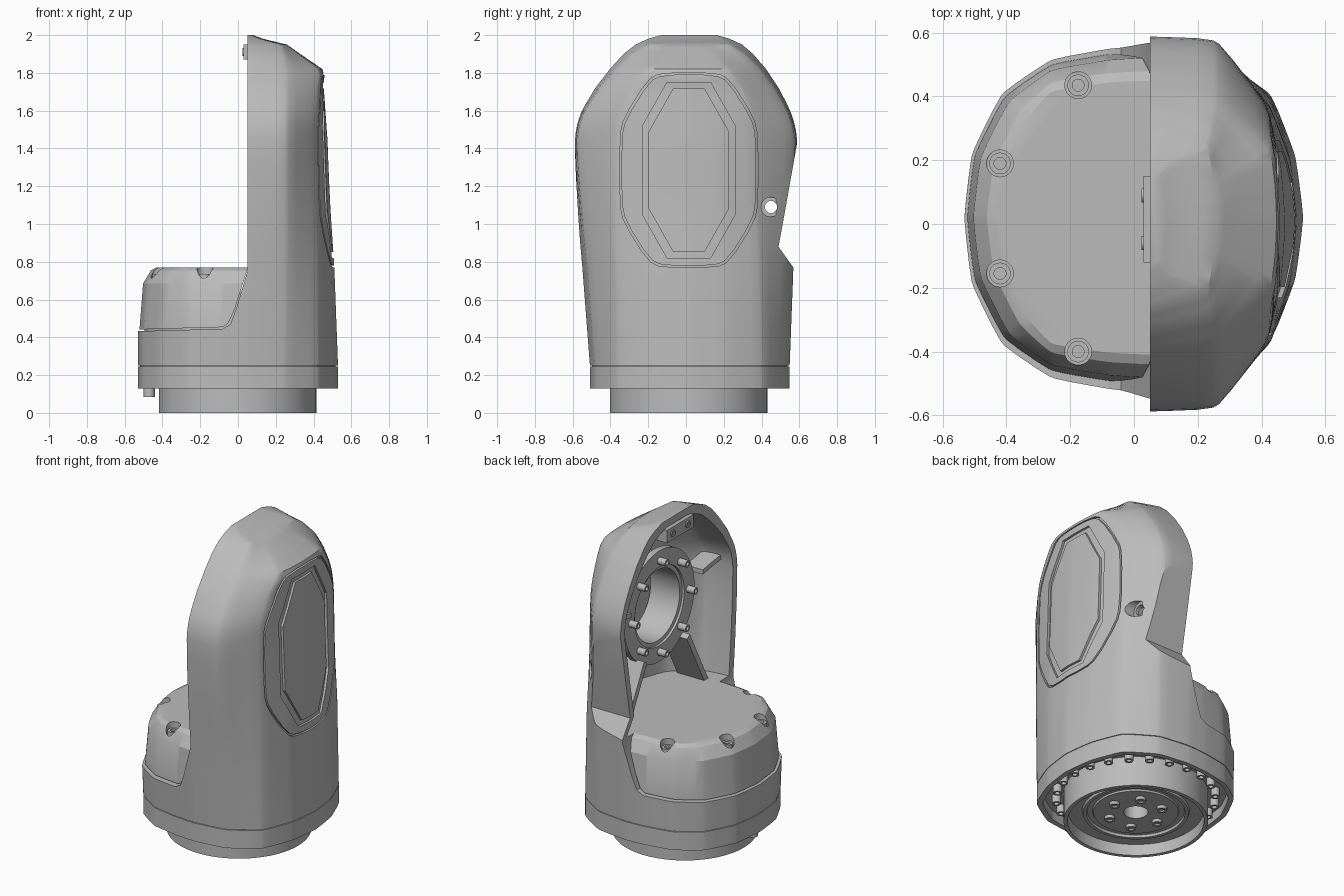
import bpy, bmesh
from math import pi, cos, sin
from mathutils import Matrix, Vector

old = bpy.data.objects.get("Cube")
if old:
    bpy.data.objects.remove(old)

grey = bpy.data.materials.new("cast grey")
grey.use_nodes = True
COLOUR = (0.5, 0.5, 0.5, 1)
grey.diffuse_color = COLOUR
grey.node_tree.nodes["Principled BSDF"].inputs["Base Color"].default_value = COLOUR


def finish(name, bm):
    bmesh.ops.recalc_face_normals(bm, faces=bm.faces)
    me = bpy.data.meshes.new(name)
    bm.to_mesh(me)
    bm.free()
    me.materials.append(grey)
    ob = bpy.data.objects.new(name, me)
    bpy.context.collection.objects.link(ob)
    return ob


def loft(name, rings, caps=True):
    bm = bmesh.new()
    vs = [[bm.verts.new(p) for p in ring] for ring in rings]
    n = len(vs[0])
    pairs = list(zip(vs, vs[1:])) if caps else list(zip(vs, vs[1:] + vs[:1]))
    for a, b in pairs:
        for i in range(n):
            j = (i + 1) % n
            bm.faces.new((a[i], a[j], b[j], b[i]))
    if caps:
        bm.faces.new(vs[0])
        bm.faces.new(vs[-1])
    return finish(name, bm)


def prism(name, pts, axis, lo, hi):
    def place(p, d):
        return (d, p[0], p[1]) if axis == "X" else (p[0], d, p[1])
    return loft(name, [[place(p, d) for p in pts] for d in (lo, hi)])


def revolve(name, profile, matrix, n=64):
    rings = [[matrix @ Vector((r * cos(2 * pi * i / n), r * sin(2 * pi * i / n), h))
              for i in range(n)] for r, h in profile]
    return loft(name, rings, caps=False)


def cylinder(name, r, h, matrix, n=32):
    return loft(name, [[matrix @ Vector((r * cos(2 * pi * i / n), r * sin(2 * pi * i / n), z))
                        for i in range(n)] for z in (0, h)])


def bolts(name, places, r, h):
    """Socket head screws, heads along each local z."""
    bm = bmesh.new()
    for m in places:
        geo = bmesh.ops.create_cone(bm, cap_ends=True, segments=18, radius1=r, radius2=r,
                                    depth=h, matrix=m @ Matrix.Translation((0, 0, h / 2)))
        out = (m.to_3x3() @ Vector((0, 0, 1))).normalized()
        faces = {f for v in geo["verts"] for f in v.link_faces if len(f.verts) > 4}
        for f in faces:
            f.normal_update()
        top = max(faces, key=lambda f: f.calc_center_median().dot(out))
        bmesh.ops.inset_region(bm, faces=[top], thickness=r * 0.45)
        low = bmesh.ops.extrude_face_region(bm, geom=[top])["geom"]
        bmesh.ops.translate(bm, vec=-out * h * 0.4,
                            verts=[v for v in low if isinstance(v, bmesh.types.BMVert)])
        bmesh.ops.delete(bm, geom=[top], context="FACES_ONLY")
    return finish(name, bm)


def boolean(ob, tool, op="DIFFERENCE"):
    mod = ob.modifiers.new("cut", "BOOLEAN")
    mod.object, mod.operation, mod.solver = tool, op, "EXACT"
    bpy.context.view_layer.objects.active = ob
    bpy.ops.object.modifier_apply(modifier=mod.name)
    bpy.data.objects.remove(tool)


def at(x, y, z, rot=None):
    m = Matrix.Translation((x, y, z))
    return m @ rot if rot else m


def round_corners(pts, *ratios):
    pts = [Vector(p) for p in pts]
    for t in ratios:
        pts = [q for a, b in zip(pts, pts[1:] + pts[:1]) for q in (a.lerp(b, t), b.lerp(a, t))]
    return pts


FACE_BACK = Matrix.Rotation(-pi / 2, 4, "Y")
FACE_OUT = Matrix.Rotation(pi / 2, 4, "Y")
FACE_DOWN = Matrix.Rotation(pi, 4, "X")
EDGE = 0.05

# height, side width, y shift, shoulder x and width, face edge x and width, face x
ROWS = [
    (.25, .53, .02, .25, .505, .43, .39, .532),
    (.77, .56, .01, .26, .535, .43, .385, .512),
    (1.1, .575, 0, .26, .56, .425, .375, .49),
    (1.45, .588, 0, .26, .58, .42, .37, .475),
    (1.58, .56, 0, .26, .548, .425, .35, .465),
    (1.72, .487, .005, .26, .465, .43, .29, .455),
    (1.82, .415, .01, .26, .385, .43, .21, .447),
    (1.9, .345, .012, .25, .3, .32, .15, .33),
    (1.95, .285, .015, .235, .22, .25, .1, .26),
    (1.98, .22, .015, .12, .18, .13, .09, .135),
    (2, .15, .015, .07, .13, .075, .07, .08),
]


def section(row, d=0.0, z=None):
    """Rounded plan outline of one height, drawn in by d."""
    h, w, yo, xa, wa, xb, wb, xf = row
    if z is None:
        z = h - d * min(1, max(0, (h - 1.5) / 0.4))
    w, wa, wb = w - d, wa - d, wb - 0.7 * d
    xa, xb, xf = (max(x, EDGE + 0.002 * i) for i, x in
                  enumerate((xa - d / 2, xb - d, xf - d), 1))
    k = w / 0.53
    half = [(xf, 0), (xb + (xf - xb) * .75, wb / 2), (xb, wb), (xa, wa), (EDGE, w),
            (-.08, .985 * w), (-.26, .49 * k), (.8 * d - .415, .387 * k),
            (d - .51, .2 * k), (d - .533, 0)]
    ring = half + [(x, -y) for x, y in half[-2:0:-1]]
    return [(p.x, p.y + yo, z) for p in round_corners(ring, .1, .25)]


def smooth_rows(rows, steps=3):
    out = []
    for i in range(len(rows) - 1):
        p = [rows[min(max(j, 0), len(rows) - 1)] for j in (i - 1, i, i + 1, i + 2)]
        for s in range(steps):
            t = s / steps
            q = [b + t * (c - b) for a, b, c, e in zip(*p)]
            if 0 < i < 6:
                q[1:] = [b + .5 * t * (c - a + t * (2 * a - 5 * b + 4 * c - e + t * (3 * (b - c) + e - a)))
                         for a, b, c, e in zip(*p)][1:]
            out.append(tuple(q))
    return out + [rows[-1]]


def shell(name, d=0.0, floor=0.0):
    return loft(name, [section(r, d) for r in smooth_rows(ROWS) if r[0] > floor])


def notch(shift=0.0):
    pts = [(.575, .76), (.49, .88), (.53, 1.1), (.592, 1.45), (.8, 1.45), (.8, .76)]
    return prism("notch", [(y + shift, z) for y, z in pts], "X", -.8, .8)


# Upright housing: outer form, rear cutaway, side notch and hollow
body = shell("upright_housing")
boolean(body, prism("rear_cut", [(-.8, .425), (-.08, .445), (-.04, .47), (-.01, .55), (EDGE, .75),
                                 (EDGE, 2.2), (-.8, 2.2)], "Y", -1, 1))
cavity = shell("cavity", .045, .65)
boolean(cavity, notch(-.04))
boolean(body, cavity)
boolean(body, notch())

# Cable hole with its countersink
boolean(body, cylinder("hole", .032, .8, at(.1, .45, 1.09, FACE_OUT)))
boolean(body, cylinder("sink", .052, .5, at(.335, .45, 1.09, FACE_OUT)))


# Octagonal access panel drawn by shallow grooves in the face
def octagon(hy, lo, hi, cy, cz, soft):
    y0, y1 = .015 - hy, .015 + hy
    return round_corners([(y0 + cy, lo), (y1 - cy, lo), (y1, lo + cz), (y1, hi - cz),
                          (y1 - cy, hi), (y0 + cy, hi), (y0, hi - cz), (y0, lo + cz)], *soft)


for hy, lo, hi, cy, cz, width, depth, soft in (
        (.365, .77, 1.8, .17, .27, .009, .014, (.13, .25)),
        (.245, .82, 1.75, .13, .23, .032, .014, ())):
    groove = prism("groove", octagon(hy, lo, hi, cy, cz, soft), "X", .3, .7)
    boolean(groove, prism("island", octagon(hy - width, lo + width, hi - width, cy, cz, soft),
                          "X", .2, .8))
    boolean(groove, shell("depth_stop", depth))
    boolean(body, groove)

# Rear cover with chamfered top and counterbored screws
base = ROWS[0]
cover = loft("rear_cover", [section(base, d, z) for z, d in
                            ((.4, .006), (.685, .028), (.755, .07), (.77, .1))])
boolean(cover, prism("cover_trim", [(-.8, .434), (-.08, .454), (-.05, .477), (-.016, .553), (.05, .76),
                                    (.05, .9), (-.8, .9)], "Y", -1, 1), "INTERSECT")
spots = [(-.175, .435), (-.42, .19), (-.42, -.155), (-.175, -.4)]
for x, y in spots:
    boolean(cover, cylinder("bore", .042, .2, at(x, y, .705)))
bolts("cover_screws", [at(x, y, .7) for x, y in spots], .034, .035)
loft("cover_core", [section(base, .035, z) for z in (.3, .64)])

# Base ring, hollow below, over a recessed seam
ring = loft("base_ring", [section(base, 0, z) for z in (.13, .246)])
boolean(ring, loft("ring_hollow", [section(base, .03, z) for z in (.1, .19)]))
loft("seam_core", [section(base, .012, z) for z in (.22, .28)])

# Round foot with stepped, recessed underside
foot = at(-.002, .014, 0)
revolve("foot", [(.417, .21), (.417, 0), (.394, 0), (.39, .07), (.31, .07), (.305, .055), (.285, .055),
                 (.28, .07), (.25, .07), (.245, .06), (.07, .06), (.07, .21)], foot)
around = [2 * pi * i / 24 for i in range(24)]
bolts("foot_screws", [foot @ at(.16 * cos(a), .16 * sin(a), .065, FACE_DOWN) for a in around[::4]],
      .03, .025)
bolts("ring_screws", [foot @ at(.46 * cos(a), .46 * sin(a), .195, FACE_DOWN) for a in around],
      .026, .055)
bolts("stop_pin", [at(-.47, .0, .195, FACE_DOWN)], .03, .11)

# Joint flange inside the housing
hub = at(.18, .01, 1.375, FACE_OUT)
revolve("joint_flange", [(.352, 0), (.352, .04), (.3, .04), (.3, .22), (.225, .22), (.225, .015),
                         (.25, .015), (.25, 0)], hub)
bolts("flange_screws", [hub @ at(.29 * cos(a), .29 * sin(a), .005, FACE_DOWN)
                        for a in around[::3]], .022, .06)

# Top bracket, slanted ribs and side ledges
prism("top_bracket", [(-.12, 1.87), (.15, 1.87), (.15, 1.95), (-.12, 1.95)], "X", .03, .1)
bolts("bracket_screws", [at(.035, y, 1.91, FACE_BACK) for y in (-.06, .09)], .022, .012)
for side in (-1, 1):
    for name, pts, depth in (("slanted_rib", ((.2, 1.1), (.23, 1.12), (.45, .7), (.41, .7)), .32),
                             ("side_ledge", ((.36, 1.48), (.36, 1.45), (.55, 1.48), (.55, 1.51)), .25)):
        prism(name, [(.005 + side * y, z) for y, z in pts], "X", .13, depth)

# Smooth shading with sharp edges
bpy.ops.object.select_all(action="DESELECT")
for ob in bpy.context.scene.objects:
    if ob.type == "MESH" and ob.data.materials and ob.data.materials[0] == grey:
        ob.select_set(True)
        bpy.context.view_layer.objects.active = ob
bpy.ops.object.shade_smooth_by_angle(angle=0.45)
